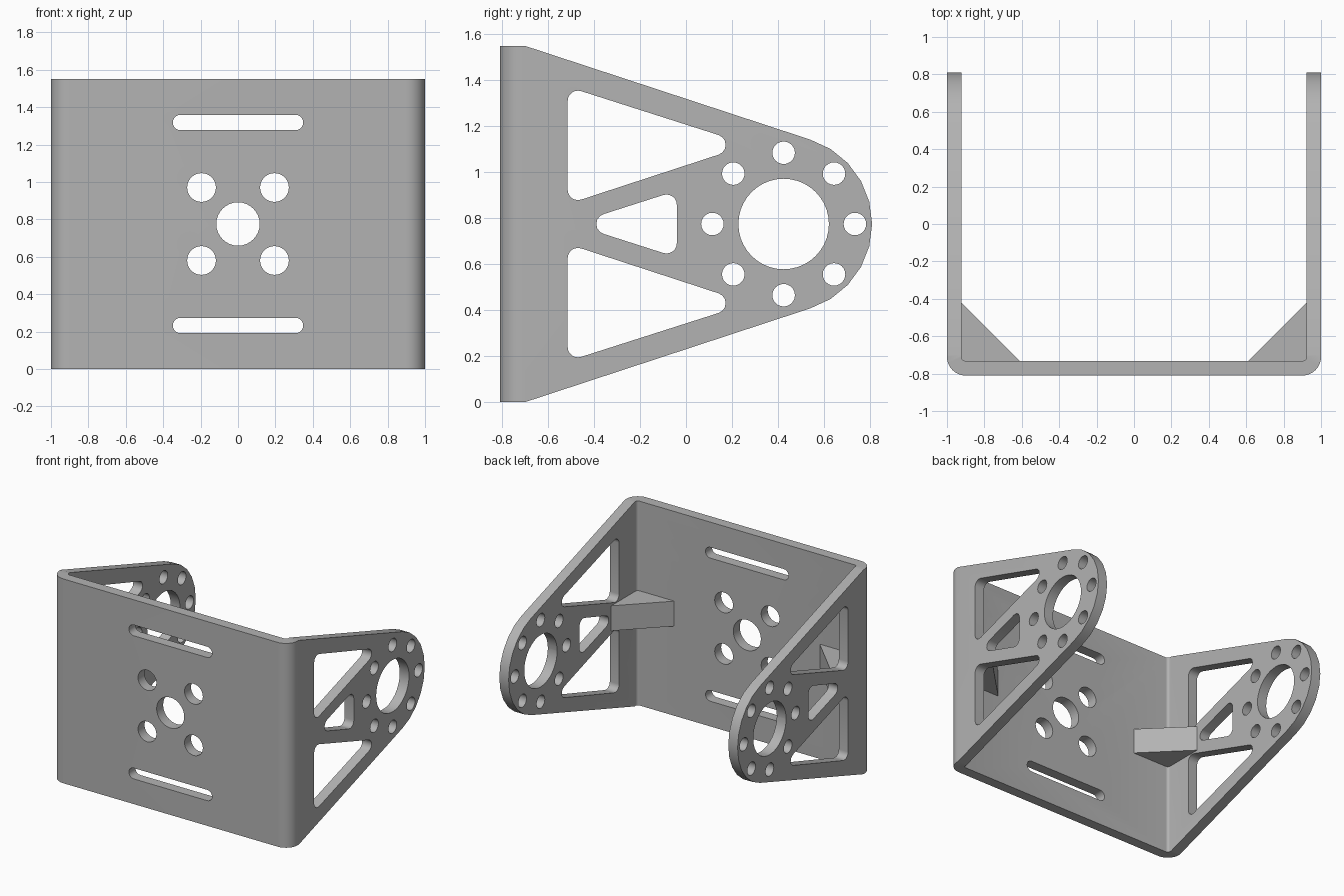
import bpy, bmesh
from math import pi, sin, cos, acos, tan, radians
from mathutils import Vector

cube = bpy.data.objects.get("Cube")
if cube:
    bpy.data.objects.remove(cube, do_unlink=True)

grey = bpy.data.materials.new("metal grey")
grey.use_nodes = True
grey.diffuse_color = (0.45, 0.45, 0.45, 1)
grey.node_tree.nodes["Principled BSDF"].inputs["Base Color"].default_value = (0.45, 0.45, 0.45, 1)

MID = 0.775          # mid height of the bracket
HUB_Y = 0.425        # centre of the arm's round end


def circle(u, v, r, n=32, start=0.0, end=2 * pi, closed=True):
    """Points on a circle or an arc."""
    steps = n if closed else n + 1
    return [(u + r * cos(start + (end - start) * i / n),
             v + r * sin(start + (end - start) * i / n)) for i in range(steps)]


def rounded(corners, radii, n=6):
    """Convex polygon with each corner replaced by a fillet arc."""
    out = []
    for i, c in enumerate(corners):
        p = Vector(c)
        a = (Vector(corners[i - 1]) - p).normalized()
        b = (Vector(corners[(i + 1) % len(corners)]) - p).normalized()
        r = radii[i]
        half = acos(a.dot(b)) / 2
        centre = p + (a + b).normalized() * (r / sin(half))
        first = p + a * (r / tan(half)) - centre
        last = p + b * (r / tan(half)) - centre
        turn = first.angle_signed(last)
        for k in range(n + 1):
            t = -turn * k / n
            out.append((centre.x + first.x * cos(t) - first.y * sin(t),
                        centre.y + first.x * sin(t) + first.y * cos(t)))
    return out


def prism(name, profiles, axis, low, high):
    """Extrude flat profiles along an axis; all of them go in one object."""
    place = {"x": lambda u, v, w: (w, u, v),
             "y": lambda u, v, w: (u, w, v),
             "z": lambda u, v, w: (u, v, w)}[axis]
    bm = bmesh.new()
    for pts in profiles:
        face = bm.faces.new([bm.verts.new(place(u, v, low)) for u, v in pts])
        ext = bmesh.ops.extrude_face_region(bm, geom=[face], use_keep_orig=True)
        shift = Vector(place(0, 0, high - low))
        bmesh.ops.translate(bm, vec=shift,
                            verts=[g for g in ext["geom"] if isinstance(g, bmesh.types.BMVert)])
    bmesh.ops.recalc_face_normals(bm, faces=bm.faces)
    mesh = bpy.data.meshes.new(name)
    bm.to_mesh(mesh)
    bm.free()
    mesh.materials.append(grey)
    obj = bpy.data.objects.new(name, mesh)
    bpy.context.collection.objects.link(obj)
    return obj


def activate(obj):
    bpy.ops.object.select_all(action="DESELECT")
    obj.select_set(True)
    bpy.context.view_layer.objects.active = obj


def combine(obj, tool, operation):
    mod = obj.modifiers.new("cut", "BOOLEAN")
    mod.operation = operation
    mod.solver = "EXACT"
    mod.object = tool
    activate(obj)
    bpy.ops.object.modifier_apply(modifier=mod.name)
    bpy.data.objects.remove(tool, do_unlink=True)


# U-shaped sheet with bent corners
half_u = circle(0.9, -0.71, 0.1, 10, -pi / 2, 0, False) + [(1, 1), (0.922, 1)]
half_u += circle(0.902, -0.712, 0.02, 5, 0, -pi / 2, False)
bracket = prism("bracket", [half_u + [(-u, v) for u, v in reversed(half_u)]], "z", -0.1, 1.65)

# Tapered side outline with a round end
lean = radians(72.4)
outline = [(-1, 1.55), (-0.7, 1.55), (-0.7, 0), (-1, 0)]
outline = [(-1, 1.55), (-1, 0), (-0.7, 0)]
outline += circle(HUB_Y, MID, 0.385, 10, -lean, lean, False) + [(-0.7, 1.55)]
combine(bracket, prism("outline_tool", [outline], "x", -1.2, 1.2), "INTERSECT")

# Arm openings: three windows, hub hole and a ring of bolt holes
upper = [(-0.515, 1.372), (-0.515, 0.862), (0.274, 1.12)]
lower = [(y, 2 * MID - z) for y, z in reversed(upper)]
middle = [(-0.493, MID), (-0.04, MID - 0.145), (-0.04, MID + 0.145)]
holes = [rounded(w, [0.045] * 3) for w in (upper, lower, middle)]
holes.append(circle(HUB_Y, MID, 0.197, 40))
holes += [circle(y, z, 0.049, 24) for y, z in circle(HUB_Y, MID, 0.31, 8)]
combine(bracket, prism("arm_tool", holes, "x", -1.3, 1.3), "DIFFERENCE")

# Front plate openings: centre hole, four bolt holes and two slots
holes = [circle(0, MID, 0.116, 32)]
holes += [circle(sx * 0.195, MID + sz * 0.195, 0.077, 28) for sx in (-1, 1) for sz in (-1, 1)]
for z in (MID - 0.543, MID + 0.543):
    holes.append(circle(0.308, z, 0.041, 10, -pi / 2, pi / 2, False)
                 + circle(-0.308, z, 0.041, 10, pi / 2, 3 * pi / 2, False))
combine(bracket, prism("plate_tool", holes, "y", -1, -0.6), "DIFFERENCE")

activate(bracket)
bpy.ops.object.shade_smooth_by_angle(angle=radians(30))

# Gussets in the inner corners
for side, sx in (("left", 1), ("right", -1)):
    wedge = [(0.922, -0.42), (0.612, -0.73), (0.612, -0.75), (0.94, -0.75), (0.94, -0.42)]
    prism(side + "_gusset", [[(sx * x, y) for x, y in wedge]], "z", MID - 0.095, MID + 0.095)
